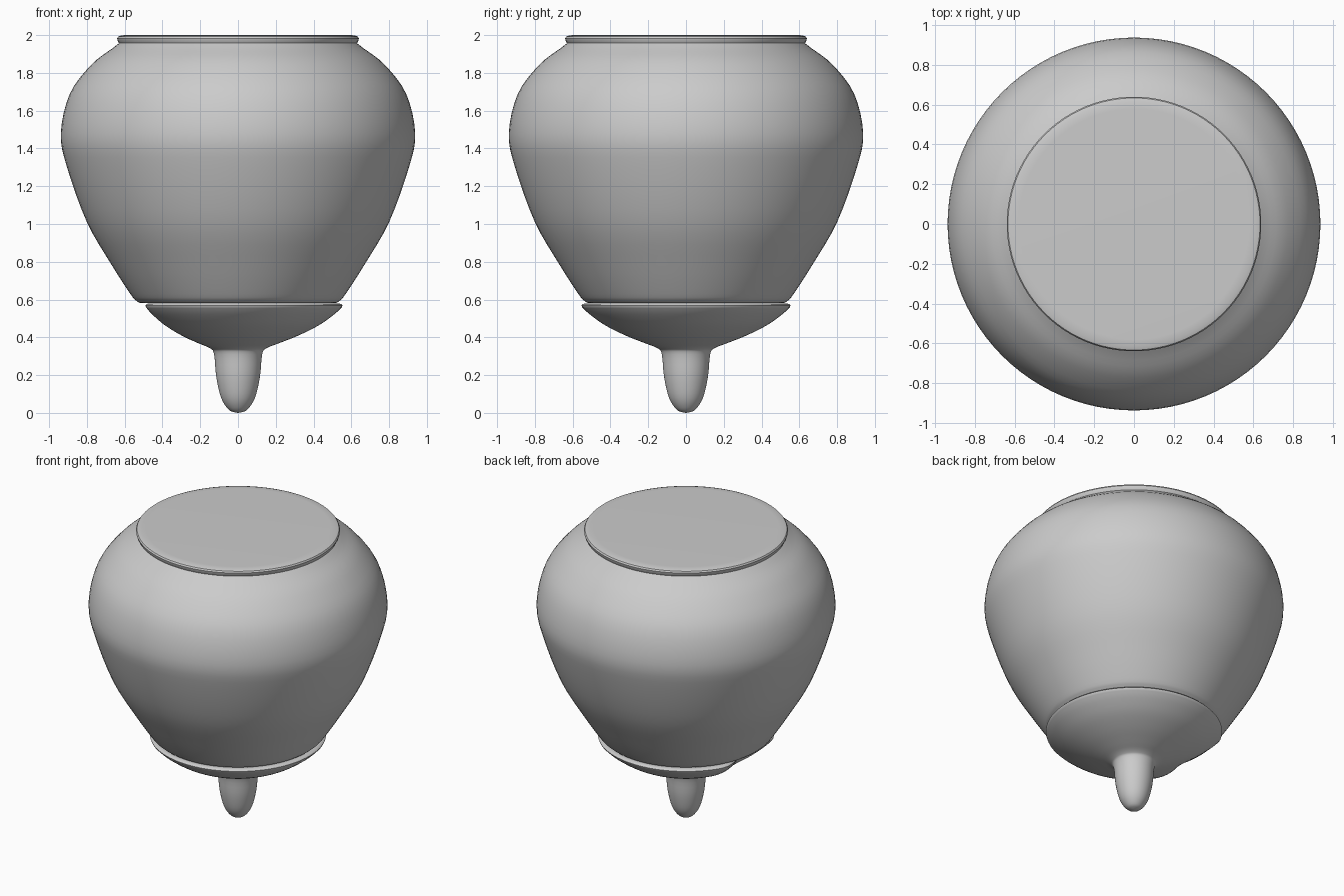
import bpy, bmesh, math

if "Cube" in bpy.data.objects:
    bpy.data.objects.remove(bpy.data.objects["Cube"])

SEG = 96


def smooth_profile(pts, n=4):
    """Catmull-Rom interpolation of (radius, z) points."""
    p = [pts[0]] + pts + [pts[-1]]
    out = []
    for i in range(1, len(p) - 2):
        for s in range(n):
            t = s / n
            out.append(tuple(0.5 * (2 * b + (c - a) * t + (2 * a - 5 * b + 4 * c - d) * t * t
                                    + (3 * b - a - 3 * c + d) * t ** 3)
                             for a, b, c, d in zip(p[i - 1], p[i], p[i + 1], p[i + 2])))
    return out + [pts[-1]]


def lathe(name, profile, warp=None):
    """Revolve a profile whose first and last points lie on the axis."""
    bm = bmesh.new()
    rings = []
    for r, z in profile[1:-1]:
        ring = []
        for i in range(SEG):
            a = 2 * math.pi * i / SEG
            k = max(r, 0.002) * (warp(a, r) if warp else 1)
            ring.append(bm.verts.new((k * math.cos(a), k * math.sin(a), z)))
        rings.append(ring)
    for lo, hi in zip(rings, rings[1:]):
        for i in range(SEG):
            j = (i + 1) % SEG
            bm.faces.new((lo[i], lo[j], hi[j], hi[i]))
    for ring, (r, z) in ((rings[0], profile[0]), (rings[-1], profile[-1])):
        tip = bm.verts.new((0, 0, z))
        for i in range(SEG):
            bm.faces.new((ring[i], ring[(i + 1) % SEG], tip))
    bmesh.ops.recalc_face_normals(bm, faces=bm.faces)
    mesh = bpy.data.meshes.new(name)
    bm.to_mesh(mesh)
    bm.free()
    ob = bpy.data.objects.new(name, mesh)
    bpy.context.collection.objects.link(ob)
    bpy.ops.object.select_all(action='DESELECT')
    ob.select_set(True)
    bpy.context.view_layer.objects.active = ob
    bpy.ops.object.shade_smooth_by_angle(angle=math.radians(40))
    return ob


# Upturned bowl: inner wall, rounded mouth, belly, neck and flat foot
inner = smooth_profile([(0.4, 1.93), (0.62, 1.86), (0.82, 1.68), (0.87, 1.48),
                        (0.84, 1.3), (0.74, 1.02), (0.6, 0.79), (0.49, 0.62), (0.48, 0.592)])
outer = smooth_profile([(0.49, 0.583), (0.52, 0.583), (0.54, 0.595), (0.57, 0.63), (0.67, 0.785),
                        (0.80, 1.01), (0.905, 1.30), (0.938, 1.48), (0.89, 1.69),
                        (0.775, 1.845), (0.665, 1.93), (0.63, 1.957)])
foot = [(0.638, 1.972), (0.64, 1.983), (0.634, 1.993), (0.615, 1.999), (0.58, 2.0), (0, 2.0)]
lathe("bowl", [(0, 1.93)] + inner + outer + foot)


# Lid with a shallow spoon notch on the -x side
def notch(a, r):
    off, half = abs(a - math.pi), math.radians(32)
    if off >= half:
        return 1
    depth = 0.2 * (0.5 + 0.5 * math.cos(math.pi * off / half))
    return 1 - depth * min(1, r / 0.55) ** 2


stem = smooth_profile([(0.015, 0.002), (0.05, 0.018), (0.09, 0.08), (0.116, 0.19), (0.128, 0.31),
                       (0.15, 0.342), (0.22, 0.37), (0.325, 0.412), (0.43, 0.465),
                       (0.51, 0.522), (0.55, 0.56)])
rim = [(0.553, 0.569), (0.545, 0.577), (0.525, 0.58), (0.49, 0.572), (0.3, 0.5), (0, 0.45)]
lathe("lid", [(0, 0.0)] + stem + rim, notch)
